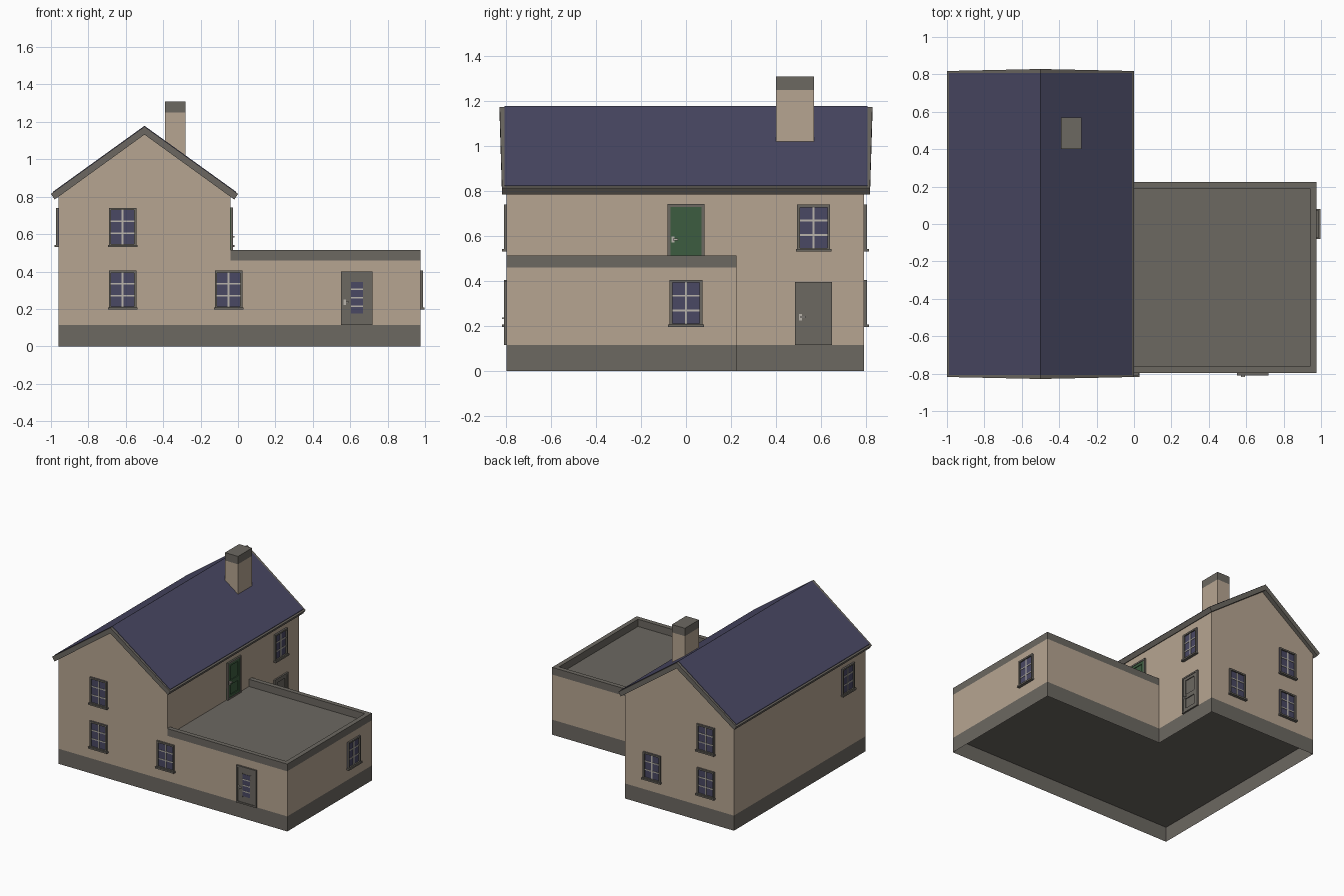
import bpy
import bmesh
from mathutils import Matrix, Vector

if "Cube" in bpy.data.objects:
    bpy.data.objects.remove(bpy.data.objects["Cube"])


def material(name, rgb):
    m = bpy.data.materials.new(name)
    m.use_nodes = True
    m.diffuse_color = (*rgb, 1)
    m.node_tree.nodes["Principled BSDF"].inputs["Base Color"].default_value = (*rgb, 1)
    return m


RENDER = material("tan_render", (0.47, 0.375, 0.285))
STONE = material("grey_stone", (0.15, 0.138, 0.12))
SLATE = material("blue_slate", (0.067, 0.065, 0.125))
GREEN = material("green_paint", (0.045, 0.107, 0.05))
PALE = material("pale_trim", (0.48, 0.455, 0.41))

# Main wall positions
LEFT, MID, RIGHT = -0.96, -0.04, 0.975
FRONT, BACK, ANNEX_BACK = -0.797, 0.792, 0.225
PLINTH, DECK, COPING = 0.115, 0.46, 0.515
RIDGE_X = -0.5


def finish(name, bm, mats):
    mesh = bpy.data.meshes.new(name)
    bm.to_mesh(mesh)
    bm.free()
    for m in mats:
        mesh.materials.append(m)
    obj = bpy.data.objects.new(name, mesh)
    bpy.context.collection.objects.link(obj)
    return obj


def prism(name, outline, start, end, mats, axis="z", caps=True):
    """Extrude a 2D outline along z (xy outline) or y (xz outline)."""
    bm = bmesh.new()

    def ring(t):
        return [bm.verts.new((a, b, t) if axis == "z" else (a, t, b)) for a, b in outline]

    low, high = ring(start), ring(end)
    n = len(outline)
    for i in range(n):
        j = (i + 1) % n
        bm.faces.new((low[i], low[j], high[j], high[i]))
    if caps:
        bm.faces.new(low[::-1])
        bm.faces.new(high)
        bmesh.ops.recalc_face_normals(bm, faces=bm.faces)
    return finish(name, bm, mats)


def rect(x0, x1, y0, y1):
    return [(x0, y0), (x1, y0), (x1, y1), (x0, y1)]


def grey_flats(obj):
    """Give level faces the second material."""
    for p in obj.data.polygons:
        p.material_index = int(abs(p.normal.z) > 0.9)


# Walls
house = prism("house_walls", [(LEFT, PLINTH), (MID, PLINTH), (MID, 0.8), (RIDGE_X, 1.135), (LEFT, 0.8)],
              FRONT, BACK, [RENDER, STONE], "y")
grey_flats(house)
annex = prism("annex_walls", rect(MID, RIGHT, FRONT, ANNEX_BACK), PLINTH, DECK, [RENDER, STONE])
grey_flats(annex)

# Plinth, an open skirt under the floor
prism("plinth", [(LEFT, FRONT), (RIGHT, FRONT), (RIGHT, ANNEX_BACK), (MID, ANNEX_BACK), (MID, BACK), (LEFT, BACK)],
      0, PLINTH, [STONE], caps=False)

# Parapet on three sides of the flat roof
T = 0.035
prism("parapet", [(MID, FRONT), (RIGHT, FRONT), (RIGHT, ANNEX_BACK), (MID, ANNEX_BACK),
                  (MID, ANNEX_BACK - T), (RIGHT - T, ANNEX_BACK - T), (RIGHT - T, FRONT + T), (MID, FRONT + T)],
      DECK, COPING, [STONE])

# Pitched roof: chevron slab with slightly projecting ridge
slab = prism("roof_slab", [(-1, 0.815), (RIDGE_X, 1.175), (0, 0.815), (-0.02, 0.785), (RIDGE_X, 1.132), (-0.98, 0.785)],
             -0.818, 0.818, [STONE], "y")
for v in slab.data.vertices:
    if abs(v.co.x - RIDGE_X) < 0.01:
        v.co.y *= 1.013

# Slate covering, one thin sheet on each slope
for side, label in ((-1, "left"), (1, "right")):
    def slope(d, lift):
        return (RIDGE_X + side * d, 1.175 - 0.72 * d + lift)
    prism(label + "_slates", [slope(0, 0), slope(0.49, 0), slope(0.49, 0.004), slope(0, 0.004)],
          -0.806, 0.806, [SLATE], "y")

# Chimney
stack = rect(-0.39, -0.28, 0.4, 0.57)
prism("chimney_stack", stack, 0.95, 1.25, [RENDER])
prism("chimney_cap", stack, 1.25, 1.31, [STONE])

# Wall frames: position of the wall plane and its outward direction
FACING = {
    "front": Vector((0, -1, 0)),
    "back": Vector((0, 1, 0)),
    "right": Vector((1, 0, 0)),
    "left": Vector((-1, 0, 0)),
}


def fitting(name, facing, origin, mats, parts):
    """Join boxes (u0, u1, z0, z1, depth, material) standing out of a wall."""
    out = FACING[facing]
    across = Vector((0, 0, 1)).cross(out)
    frame = Matrix((across, out, Vector((0, 0, 1)))).transposed().to_4x4()
    frame.translation = origin
    bm = bmesh.new()
    for u0, u1, z0, z1, depth, mat in parts:
        size = Matrix.Diagonal((u1 - u0, depth + 0.004, z1 - z0, 1))
        centre = Matrix.Translation(((u0 + u1) / 2, depth / 2 - 0.002, (z0 + z1) / 2))
        made = bmesh.ops.create_cube(bm, size=1, matrix=frame @ centre @ size)
        for f in {f for v in made["verts"] for f in v.link_faces}:
            f.material_index = mats.index(mat)
    bmesh.ops.recalc_face_normals(bm, faces=bm.faces)
    return finish(name, bm, mats)


def surround(w, z0, z1, bar, depth, mat):
    return [(-w, -w + bar, z0, z1, depth, mat), (w - bar, w, z0, z1, depth, mat),
            (-w + bar, w - bar, z1 - bar, z1, depth, mat), (-w + bar, w - bar, z0, z0 + bar, depth, mat)]


def window(name, facing, x, y, z):
    w, h = 0.073, 0.205
    parts = surround(w, 0, h, 0.012, 0.013, STONE)
    parts += [(-w, w, 0, h, 0.003, SLATE), (-0.005, 0.005, 0.012, h - 0.012, 0.007, PALE),
              (-0.079, 0.079, -0.004, 0.008, 0.022, STONE)]
    for bar in (0.07, 0.135):
        parts.append((-w + 0.012, w - 0.012, bar - 0.004, bar + 0.004, 0.006, PALE))
    fitting(name, facing, (x, y, z), [STONE, SLATE, PALE], parts)


LOW, HIGH = 0.2, 0.535
window("front_upper_window", "front", -0.617, FRONT, HIGH)
window("front_lower_window", "front", -0.617, FRONT, LOW)
window("front_middle_window", "front", -0.05, FRONT, LOW)
window("back_upper_window", "back", -0.725, BACK, HIGH)
window("back_lower_window", "back", -0.725, BACK, LOW)
window("back_inner_window", "back", -0.27, BACK, LOW)
window("house_right_window", "right", MID, 0.567, HIGH)
window("annex_right_window", "right", RIGHT, 0, LOW)
window("house_left_window", "left", LEFT, -0.58, HIGH)


def handle(u, z):
    return [(u - 0.006, u + 0.006, z - 0.014, z + 0.014, 0.012, PALE), (u, u + 0.022, z - 0.004, z + 0.004, 0.02, PALE)]


def panel_door(name, y, z, paint):
    w, h = 0.082, 0.282
    parts = surround(w, 0, h, 0.012, 0.012, STONE)
    parts += [(-w, w, 0, h, 0.003, paint)]
    # Stiles and rails leave two sunken panels
    parts += [(-0.07, -0.046, 0.01, h - 0.012, 0.009, paint), (0.046, 0.07, 0.01, h - 0.012, 0.009, paint)]
    for r0, r1 in ((0.01, 0.03), (0.105, 0.14), (0.25, 0.27)):
        parts.append((-0.046, 0.046, r0, r1, 0.009, paint))
    mats = [STONE, PALE] + ([paint] if paint != STONE else [])
    fitting(name, "right", (MID, y, z), mats, parts + handle(-0.058, 0.125))


panel_door("roof_terrace_door", 0, DECK, GREEN)
panel_door("side_door", 0.567, PLINTH, STONE)

# Glazed front door
door = surround(0.083, 0, 0.285, 0.012, 0.013, STONE)
door += [(-0.083, 0.083, 0, 0.285, 0.008, STONE), (-0.03, 0.032, 0.06, 0.23, 0.010, SLATE),
         (-0.038, -0.03, 0.055, 0.235, 0.012, STONE), (0.032, 0.04, 0.055, 0.235, 0.012, STONE)]
for bar in (0.1, 0.145, 0.19):
    door.append((-0.03, 0.032, bar - 0.004, bar + 0.004, 0.012, PALE))
fitting("front_door", "front", (0.635, FRONT, PLINTH), [STONE, SLATE, PALE], door + handle(-0.064, 0.12))
